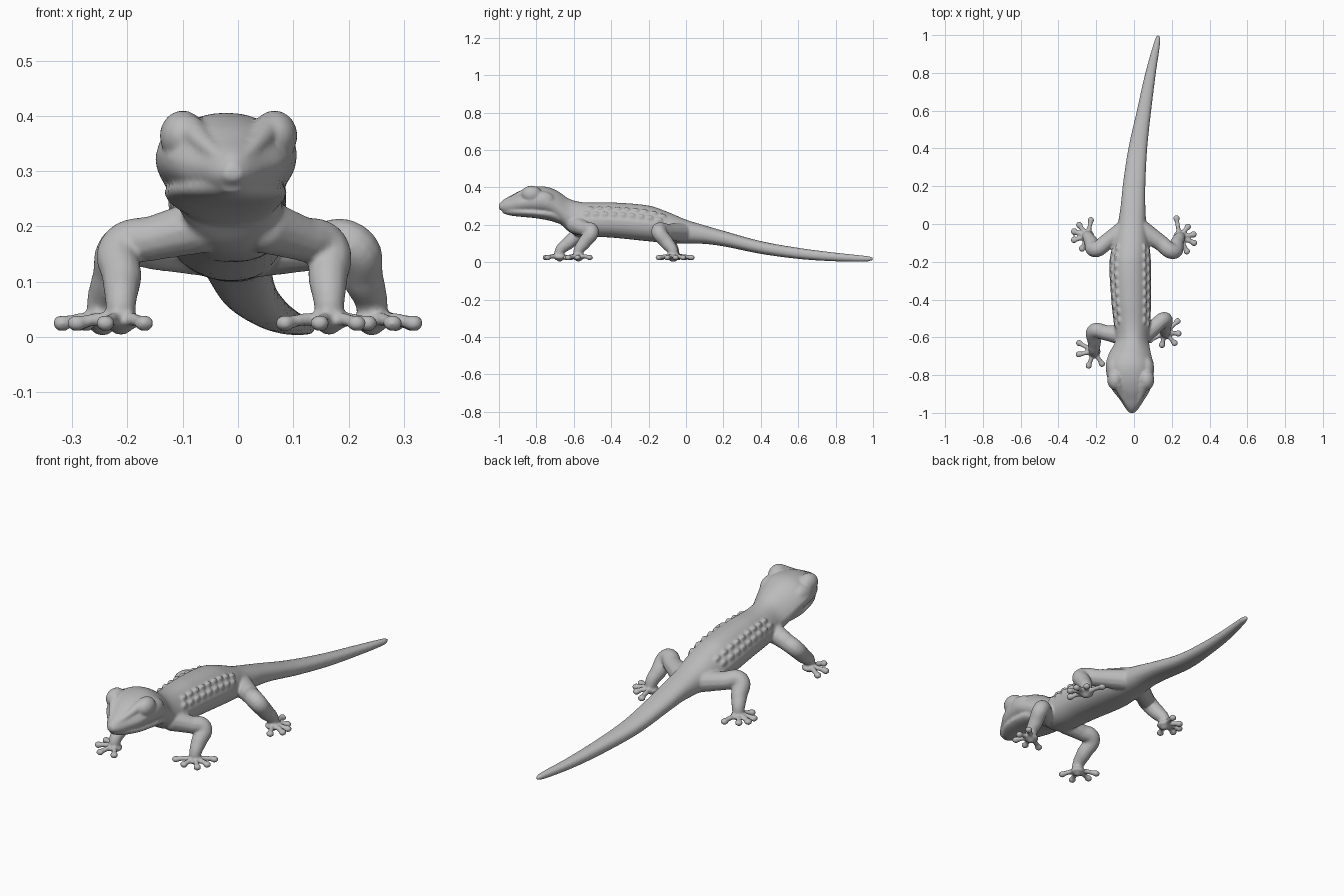
import bpy
import bmesh
from math import cos, sin, pi, copysign
from mathutils import Matrix, Vector

cube = bpy.data.objects.get("Cube")
if cube:
    bpy.data.objects.remove(cube, do_unlink=True)

# One stone grey for the whole animal
grey = bpy.data.materials.new("stone_grey")
grey.use_nodes = True
colour = (.5, .5, .5, 1)
grey.diffuse_color = colour
bsdf = next(n for n in grey.node_tree.nodes if n.type == 'BSDF_PRINCIPLED')
bsdf.inputs["Base Color"].default_value = colour
bsdf.inputs["Roughness"].default_value = .7

# Trunk from nose to tail tip: y, centre x, bottom, top, half width
TRUNK = [
    (-1, -.01, .285, .31, .015), (-.975, -.01, .268, .335, .036),
    (-.93, -.01, .262, .36, .065), (-.88, -.015, .26, .385, .1),
    (-.82, -.02, .258, .402, .12), (-.75, -.022, .25, .404, .128),
    (-.69, -.022, .22, .383, .113), (-.62, -.01, .16, .337, .09),
    (-.54, -.01, .14, .32, .096), (-.4, -.015, .132, .32, .106),
    (-.2, -.02, .112, .303, .11), (-.1, -.015, .103, .27, .095),
    (0, -.01, .1, .228, .076), (.1, -.005, .098, .197, .065),
    (.2, 0, .085, .168, .06), (.4, .02, .045, .113, .05),
    (.6, .053, .018, .077, .038), (.8, .088, .005, .051, .028),
    (.97, .124, .004, .033, .016), (.998, .128, .01, .027, .008),
]
# Lower jaw, slightly narrower so the lip overhangs it
JAW = [
    (-.98, -.01, .262, .29, .018), (-.94, -.01, .25, .3, .052),
    (-.88, -.014, .243, .3, .088), (-.8, -.02, .235, .3, .108),
    (-.72, -.022, .22, .3, .108), (-.66, -.015, .2, .28, .08),
]


def smooth_row(rows, y):
    """Interpolate a table of sections with a smooth cubic."""
    i = max(k for k in range(len(rows) - 1) if rows[k][0] <= y or k == 0)
    a, b = rows[i], rows[i + 1]
    before, after = rows[max(i - 1, 0)], rows[min(i + 2, len(rows) - 1)]
    span = b[0] - a[0]
    t = (y - a[0]) / span
    result = []
    for p, q, r, s in zip(before[1:], a[1:], b[1:], after[1:]):
        m0 = (r - p) / (b[0] - before[0]) * span
        m1 = (s - q) / (after[0] - a[0]) * span
        result.append(q + t * (m0 + t * (3 * (r - q) - 2 * m0 - m1
                                         + t * (m0 + m1 - 2 * (r - q)))))
    return result


def skin_point(rows, y, angle, taper):
    """Point on the rounded section; taper narrows its upper half."""
    x, low, high, half = smooth_row(rows, y)
    c, s = cos(angle), sin(angle)
    c = copysign(abs(c) ** .85, c)
    s = copysign(abs(s) ** .85, s)
    c *= 1 - taper * max(s, 0)
    return Vector((x + half * c, y, (low + high) / 2 + (high - low) / 2 * s))


def taper_at(y):
    return .3 if y < -.2 else max(0, .3 - y - .2)


def loft(bm, rows, steps, sides=32):
    start, end = rows[0][0], rows[-1][0]
    rings = []
    for k in range(steps + 1):
        y = start + (end - start) * k / steps
        rings.append([bm.verts.new(skin_point(rows, y, 2 * pi * j / sides, taper_at(y)))
                      for j in range(sides)])
    for one, two in zip(rings, rings[1:]):
        for j in range(sides):
            n = (j + 1) % sides
            bm.faces.new((one[j], one[n], two[n], two[j]))
    bm.faces.new(rings[0][::-1])
    bm.faces.new(rings[-1])


def ball(bm, centre, size):
    matrix = Matrix.Translation(centre) @ Matrix.Diagonal((*size, 1))
    bmesh.ops.create_uvsphere(bm, u_segments=20, v_segments=12, radius=1, matrix=matrix)


limbs = bpy.data.curves.new("limbs", 'CURVE')
limbs.dimensions = '3D'
limbs.bevel_depth = 1
limbs.bevel_resolution = 4
limbs.resolution_u = 8
limbs.use_fill_caps = True


def tube(bm, points, radii):
    """Tapering limb with rounded ends."""
    spline = limbs.splines.new('BEZIER')
    spline.bezier_points.add(len(points) - 1)
    for knot, place, radius in zip(spline.bezier_points, points, radii):
        knot.co = place
        knot.radius = radius
        knot.handle_left_type = knot.handle_right_type = 'AUTO'
    for place, radius in ((points[0], radii[0]), (points[-1], radii[-1])):
        ball(bm, place, (radius,) * 3)


def leg(bm, root, joint, palm, thickness, toes):
    root, joint, palm = Vector(root), Vector(joint), Vector(palm)
    ankle = palm + Vector((0, 0, .03))
    tube(bm, [root, root.lerp(joint, .6), joint, joint.lerp(ankle, .55), ankle, palm],
         [thickness * f for f in (1.2, 1, .98, .88, .68, .6)])
    ball(bm, palm, (.036, .036, .017))
    for x, y in toes:
        tip = Vector((x, y, .025))
        middle = palm.lerp(tip, .55) + Vector((0, 0, .005))
        tube(bm, [palm, middle, tip], [.015, .012, .012])
        ball(bm, tip, (.018, .018, .015))


bm = bmesh.new()
loft(bm, TRUNK, 200)
loft(bm, JAW, 40)

# Bulging eyes with brow ridges running towards the nose
for side in (-1, 1):
    ball(bm, (-.017 + side * .083, -.825, .364), (.042, .055, .046))
    ball(bm, (-.02 + side * .085, -.77, .33), (.042, .07, .05))
    tube(bm, [(-.016 + side * .07, -.85, .375), (-.013 + side * .046, -.91, .348),
              (-.01 + side * .018, -.965, .322)], [.026, .018, .012])

# Rows of low scales along the flanks
for side in (0, 1):
    for row, lift in enumerate((.25, .6)):
        for k in range(9):
            y = -.53 + k * .048 + row * .02
            angle = pi - lift if side else lift
            ball(bm, skin_point(TRUNK, y, angle, taper_at(y)), (.009, .02, .016))

# Front legs
leg(bm, (-.07, -.59, .2), (-.208, -.565, .165), (-.212, -.675, .028), .041,
    [(-.29, -.63), (-.292, -.69), (-.24, -.75), (-.17, -.74)])
leg(bm, (.05, -.59, .2), (.16, -.505, .163), (.165, -.575, .028), .041,
    [(.085, -.615), (.148, -.64), (.215, -.63), (.235, -.58), (.23, -.515)])

# Hind legs
leg(bm, (-.05, -.03, .16), (-.205, -.135, .165), (-.245, -.065, .028), .043,
    [(-.228, .02), (-.29, -.005), (-.318, -.04), (-.318, -.085), (-.275, -.13)])
leg(bm, (.04, -.03, .16), (.207, -.145, .165), (.242, -.07, .028), .043,
    [(.225, .03), (.285, -.015), (.315, -.055), (.318, -.1), (.28, -.145)])

# Bring the limb tubes into the same body
limb_object = bpy.data.objects.new("limbs", limbs)
bpy.context.collection.objects.link(limb_object)
graph = bpy.context.evaluated_depsgraph_get()
limb_mesh = bpy.data.meshes.new_from_object(limb_object.evaluated_get(graph))
bm.from_mesh(limb_mesh)
bpy.data.objects.remove(limb_object, do_unlink=True)
bpy.data.meshes.remove(limb_mesh)

bmesh.ops.recalc_face_normals(bm, faces=bm.faces)
for face in bm.faces:
    face.smooth = True
    face.material_index = 0
mesh = bpy.data.meshes.new("lizard_body")
bm.to_mesh(mesh)
bm.free()
mesh.materials.clear()
mesh.materials.append(grey)
lizard = bpy.data.objects.new("lizard_body", mesh)
bpy.context.collection.objects.link(lizard)

# Fuse all parts into one soft skin
fuse = lizard.modifiers.new("fuse", 'REMESH')
fuse.mode = 'VOXEL'
fuse.voxel_size = .006
fuse.use_smooth_shade = True
soften = lizard.modifiers.new("soften", 'SMOOTH')
soften.factor = .5
soften.iterations = 5
